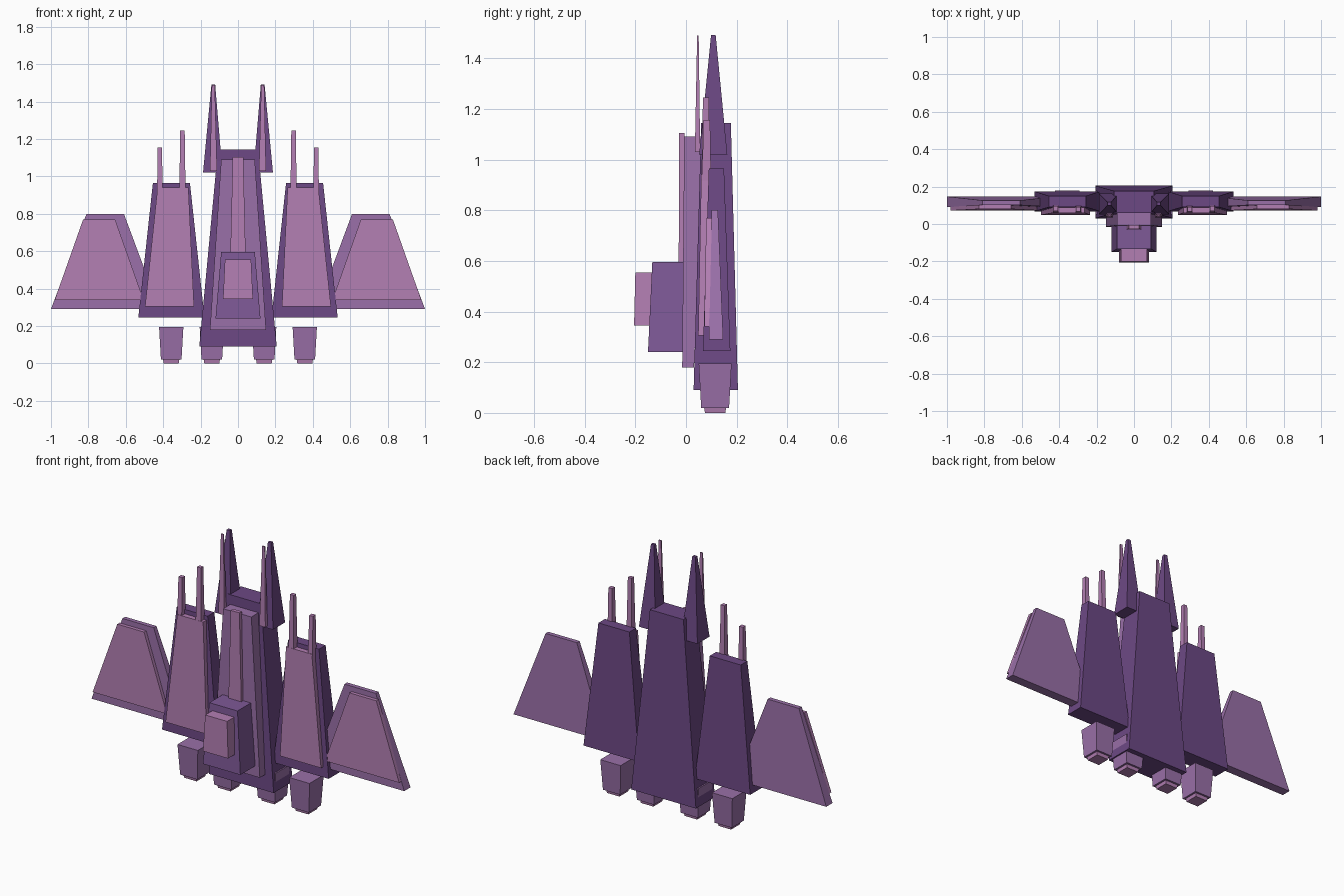
import bpy


def material(name, rgb):
    m = bpy.data.materials.new(name)
    m.diffuse_color = (*rgb, 1)
    return m


DARK = material("dark_purple", (0.15, 0.065, 0.23))
DEEP = material("deep_purple", (0.21, 0.10, 0.31))
MID = material("mid_purple", (0.32, 0.16, 0.39))
PINK = material("pink", (0.45, 0.21, 0.45))


def block(name, mat, bottom, top, mirror=False):
    """Tapered block; each end is (z, x0, x1, y0, y1). Mirrored across x on request."""
    for side in ((1, -1) if mirror else (1,)):
        verts = []
        for z, x0, x1, y0, y1 in (bottom, top):
            if side < 0:
                x0, x1 = -x1, -x0
            verts += [(x0, y0, z), (x1, y0, z), (x1, y1, z), (x0, y1, z)]
        faces = [(3, 2, 1, 0), (4, 5, 6, 7)]
        faces += [(i, (i + 1) % 4, (i + 1) % 4 + 4, i + 4) for i in range(4)]
        label = name if not mirror else ("right_" if side > 0 else "left_") + name
        mesh = bpy.data.meshes.new(label)
        mesh.from_pydata(verts, [], faces)
        mesh.materials.append(mat)
        bpy.context.collection.objects.link(bpy.data.objects.new(label, mesh))


# Central hull with layered front panels
block("hull", DARK, (0.09, -0.207, 0.207, 0.03, 0.205), (1.145, -0.107, 0.107, 0.06, 0.177))
block("hull_panel", MID, (0.18, -0.15, 0.15, -0.015, 0.032), (1.09, -0.09, 0.09, -0.007, 0.062))
block("spine_strip", PINK, (0.30, -0.048, 0.048, -0.030, -0.010), (1.105, -0.028, 0.028, -0.027, -0.005))

# Cockpit and its front window
block("cockpit", DEEP, (0.24, -0.12, 0.12, -0.15, -0.01), (0.595, -0.09, 0.09, -0.133, -0.01))
block("cockpit_window", PINK, (0.345, -0.08, 0.08, -0.205, -0.14), (0.555, -0.07, 0.07, -0.20, -0.135))

# Nose prongs with thin front blades
block("prong", DARK, (1.02, 0.083, 0.187, 0.052, 0.163), (1.492, 0.122, 0.142, 0.099, 0.117), True)
block("prong_blade", PINK, (1.03, 0.112, 0.150, 0.035, 0.056), (1.49, 0.124, 0.140, 0.044, 0.050), True)

# Side pods with front plates
block("pod", DARK, (0.245, 0.179, 0.533, 0.067, 0.175), (0.965, 0.257, 0.455, 0.09, 0.15), True)
block("pod_plate", PINK, (0.305, 0.235, 0.497, 0.048, 0.075), (0.94, 0.265, 0.43, 0.06, 0.092), True)

# Gun barrels on the pods
block("inner_gun", PINK, (0.89, 0.280, 0.314, 0.06, 0.097), (1.245, 0.285, 0.309, 0.067, 0.09), True)
block("outer_gun", PINK, (0.86, 0.403, 0.433, 0.06, 0.10), (1.155, 0.406, 0.430, 0.07, 0.095), True)

# Wings with front plates
block("wing", MID, (0.29, 0.42, 1.0, 0.09, 0.147), (0.80, 0.61, 0.81, 0.101, 0.126), True)
block("wing_plate", PINK, (0.34, 0.505, 0.98, 0.072, 0.092), (0.77, 0.657, 0.828, 0.080, 0.102), True)

# Four engines with nozzles
for label, x in (("inner", 0.14), ("outer", 0.357)):
    block(label + "_engine", MID, (0.02, x - 0.055, x + 0.055, 0.06, 0.17),
          (0.195, x - 0.065, x + 0.065, 0.05, 0.18), True)
    block(label + "_nozzle", PINK, (0.0, x - 0.04, x + 0.04, 0.075, 0.155),
          (0.03, x - 0.045, x + 0.045, 0.07, 0.16), True)
